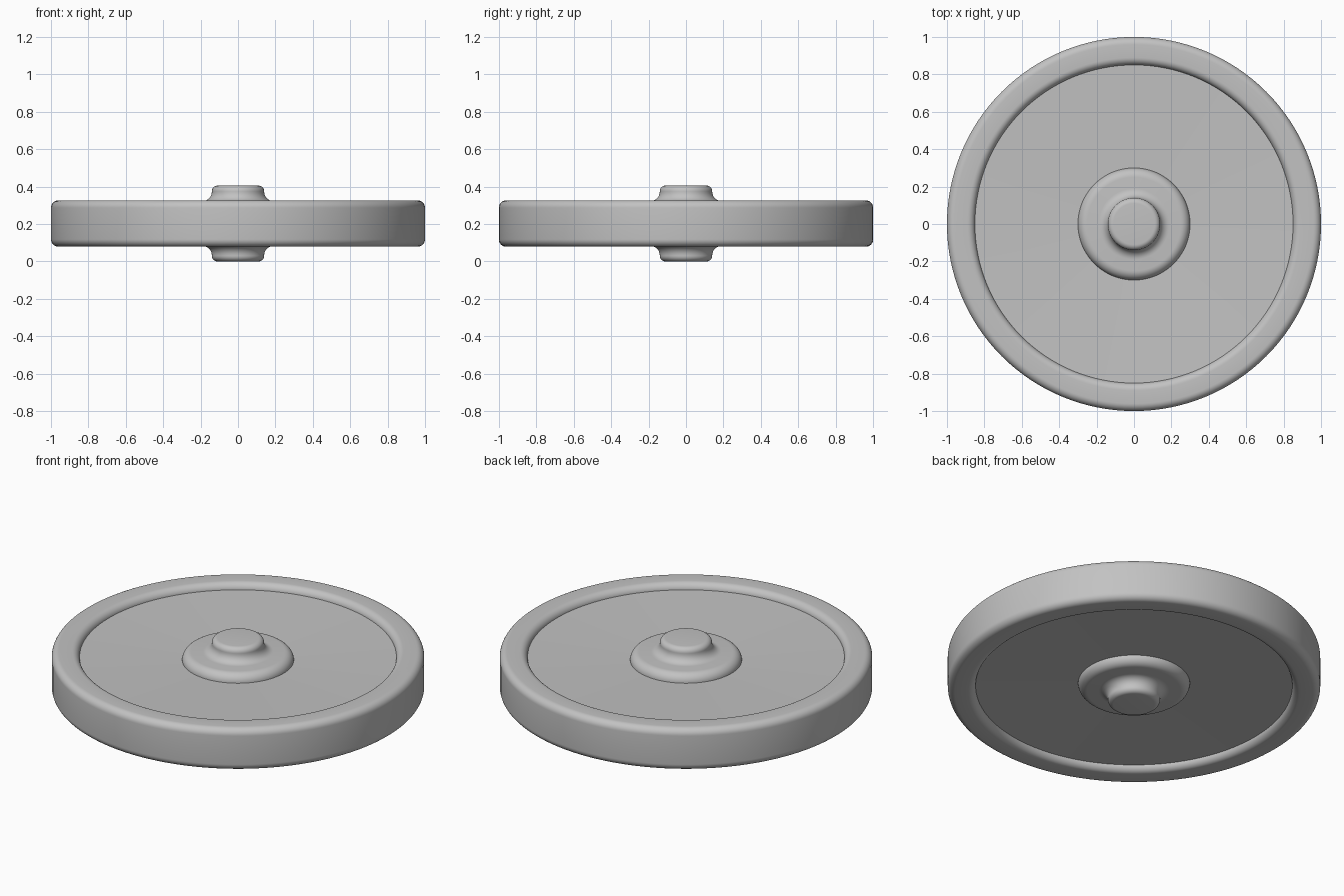
import bpy, bmesh, math
from mathutils import Vector

MID = 0.2025      # height of the symmetry plane
STEPS = 128       # segments around the axis

if "Cube" in bpy.data.objects:
    bpy.data.objects.remove(bpy.data.objects["Cube"], do_unlink=True)

grey = bpy.data.materials.new("plain_grey")
grey.use_nodes = True
colour = (0.54, 0.54, 0.54, 1)
grey.diffuse_color = colour
grey.node_tree.nodes["Principled BSDF"].inputs["Base Color"].default_value = colour


def arc(r, z, radius, start, end, n=8):
    """Points of a rounded corner in the radius/height plane."""
    angles = [math.radians(start + (end - start) * i / n) for i in range(n + 1)]
    return [(r + radius * math.cos(a), z + radius * math.sin(a)) for a in angles]


def lathe(name, upper, closed=False):
    """Revolve an upper half profile together with its mirrored lower half."""
    points = upper + [(r, -z) for r, z in reversed(upper)]
    bm = bmesh.new()
    verts = [bm.verts.new((r, 0, z + MID)) for r, z in points]
    pairs = list(zip(verts, verts[1:]))
    if closed:
        pairs.append((verts[-1], verts[0]))
    edges = [bm.edges.new(p) for p in pairs]
    bmesh.ops.spin(bm, geom=verts + edges, cent=Vector((0, 0, 0)), axis=Vector((0, 0, 1)),
                   angle=math.tau, steps=STEPS, use_merge=True)
    bmesh.ops.remove_doubles(bm, verts=bm.verts, dist=0.0001)
    bmesh.ops.recalc_face_normals(bm, faces=bm.faces)
    mesh = bpy.data.meshes.new(name)
    bm.to_mesh(mesh)
    bm.free()
    obj = bpy.data.objects.new(name, mesh)
    bpy.context.collection.objects.link(obj)
    mesh.materials.append(grey)
    bpy.ops.object.select_all(action="DESELECT")
    obj.select_set(True)
    bpy.context.view_layer.objects.active = obj
    bpy.ops.object.shade_smooth_by_angle(angle=math.radians(35))
    return obj


# Outer rim with rounded inner and outer edges
lathe("rim", arc(0.89, 0.084, 0.04, 180, 90) + arc(0.96, 0.084, 0.04, 90, 0), closed=True)

# Slightly dished web between hub and rim
lathe("web", [(0.28, 0.07), (0.86, 0.088)], closed=True)

# Hub: flat boss, concave fillet and rounded flange
lathe("hub", [(0, 0.2025)]
      + arc(0.11, 0.1725, 0.03, 90, 0)
      + arc(0.19, 0.17, 0.05, 180, 270)
      + arc(0.25, 0.07, 0.05, 90, 0))
